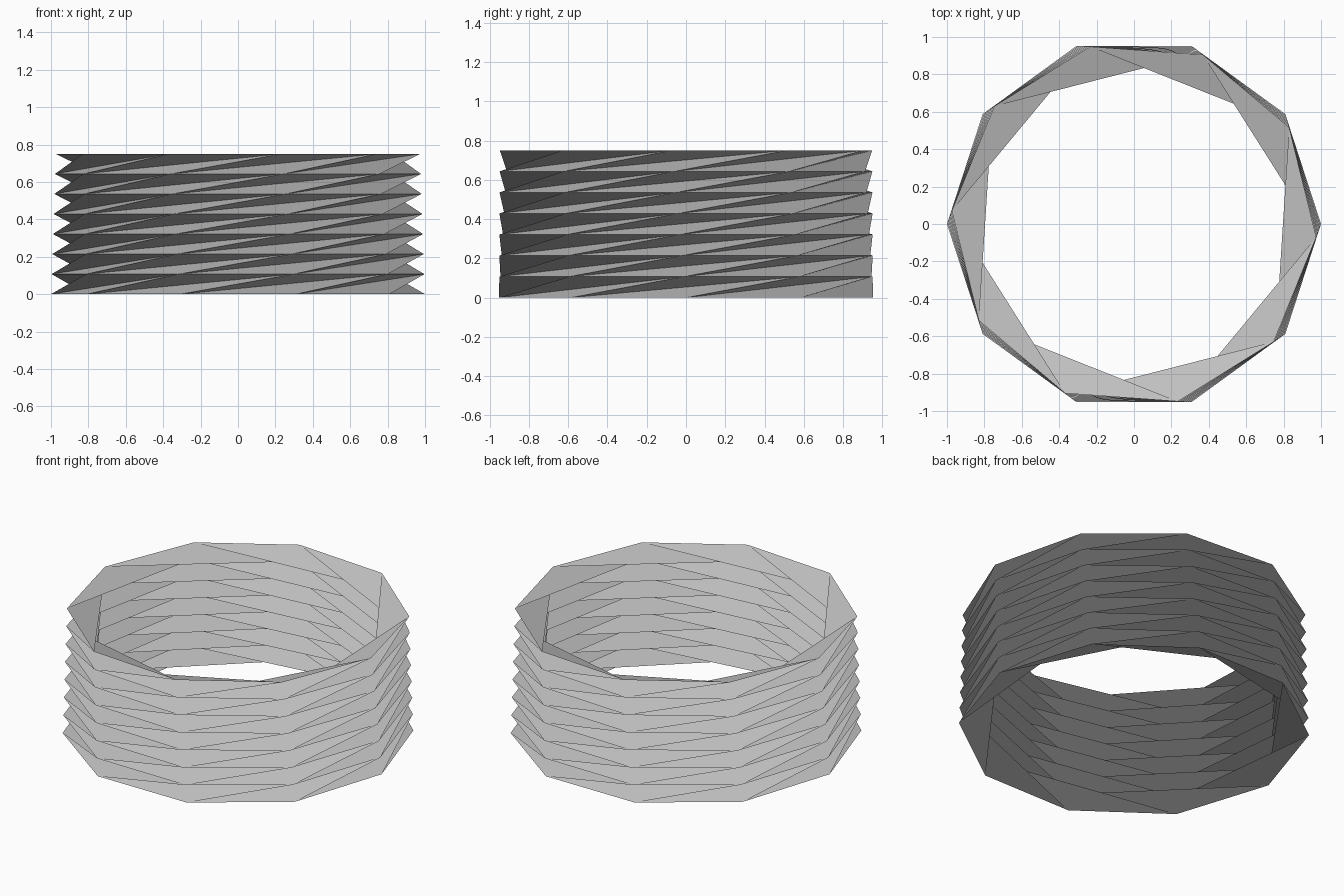
import bpy
import bmesh
from math import cos, sin, radians

cube = bpy.data.objects.get("Cube")
if cube:
    bpy.data.objects.remove(cube, do_unlink=True)

SIDES = 10
LAYERS = 7
HEIGHT = 0.75
TOP_RADIUS = 0.977
TOP_TURN = radians(-4.1)

# Plain grey paper
grey = bpy.data.materials.new("paper_grey")
grey.use_nodes = True
colour = (0.55, 0.55, 0.55, 1)
grey.diffuse_color = colour
grey.node_tree.nodes["Principled BSDF"].inputs["Base Color"].default_value = colour

bm = bmesh.new()


def ring(level):
    """Decagon of fold corners, slightly narrower and turned with height."""
    t = level / LAYERS
    radius = 1 + (TOP_RADIUS - 1) * t
    angles = [radians(360 / SIDES) * i + TOP_TURN * t for i in range(SIDES)]
    return [bm.verts.new((radius * cos(a), radius * sin(a), HEIGHT * t))
            for a in angles]


rings = [ring(level) for level in range(LAYERS + 1)]

# Twisted folds: each layer alternates upward and downward leaning triangles
for low, high in zip(rings, rings[1:]):
    for i in range(SIDES):
        j, k = (i + 1) % SIDES, (i + 2) % SIDES
        bm.faces.new((low[i], low[j], high[k]))
        bm.faces.new((low[i], high[k], high[j]))

mesh = bpy.data.meshes.new("folded_tube")
bm.to_mesh(mesh)
bm.free()
mesh.materials.append(grey)
tube = bpy.data.objects.new("folded_tube", mesh)
bpy.context.collection.objects.link(tube)
